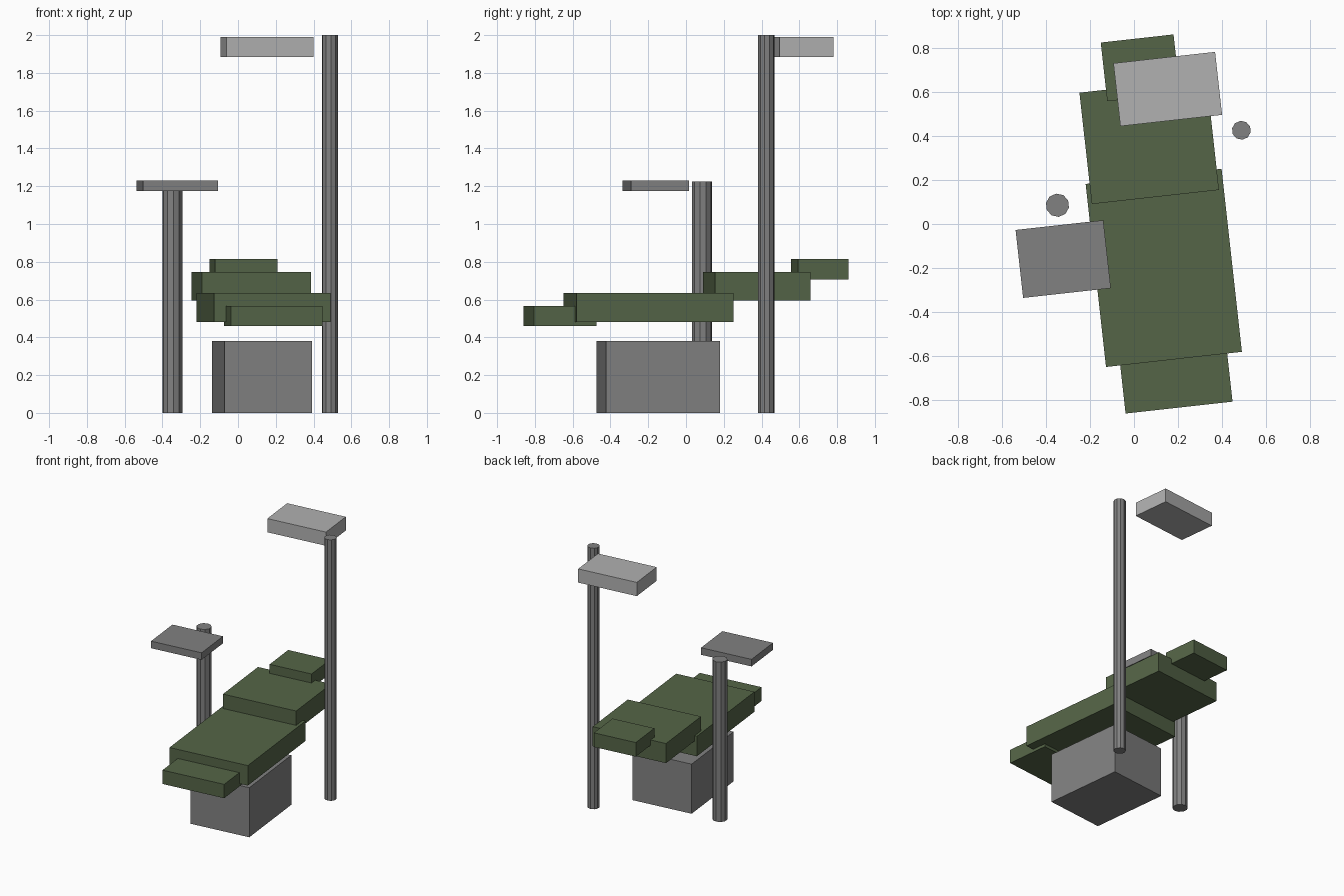
import bpy
from math import radians

if "Cube" in bpy.data.objects:
    bpy.data.objects.remove(bpy.data.objects["Cube"])

YAW = radians(6.35)   # the whole chair is turned slightly


def colour(name, rgb):
    m = bpy.data.materials.new(name)
    m.diffuse_color = (*rgb, 1)
    m.use_nodes = True
    m.node_tree.nodes["Principled BSDF"].inputs["Base Color"].default_value = m.diffuse_color
    return m


green = colour("green_padding", (0.09, 0.13, 0.063))
grey = colour("grey_metal", (0.22, 0.22, 0.22))
pale = colour("pale_housing", (0.44, 0.44, 0.44))


def finish(name, mat):
    ob = bpy.context.object
    ob.name = ob.data.name = name
    ob.data.materials.append(mat)
    return ob


def slab(name, x, y, z0, z1, width, length, mat):
    bpy.ops.mesh.primitive_cube_add(size=1, location=(x, y, (z0 + z1) / 2), rotation=(0, 0, YAW))
    ob = finish(name, mat)
    ob.scale = (width, length, z1 - z0)
    return ob


def post(name, x, y, radius, height):
    bpy.ops.mesh.primitive_cylinder_add(vertices=10, radius=radius, depth=height,
                                        location=(x, y, height / 2), rotation=(0, 0, YAW))
    return finish(name, grey)


# padded chair sections, foot to head
slab("leg_rest", 0.186, -0.667, 0.46, 0.566, 0.488, 0.333, green)
slab("seat", 0.135, -0.199, 0.482, 0.635, 0.62, 0.835, green)
slab("backrest", 0.069, 0.375, 0.595, 0.745, 0.58, 0.508, green)
slab("headrest", 0.029, 0.708, 0.706, 0.814, 0.332, 0.268, green)

# floor pedestal
slab("pedestal", 0.127, -0.147, 0.0, 0.38, 0.466, 0.608, grey)

# instrument tray with its post
post("tray_post", -0.347, 0.085, 0.053, 1.225)
slab("instrument_tray", -0.321, -0.159, 1.176, 1.23, 0.40, 0.31, grey)

# overhead lamp with its post
post("lamp_post", 0.487, 0.425, 0.043, 2.0)
slab("lamp_head", 0.153, 0.612, 1.885, 1.99, 0.464, 0.287, pale)
